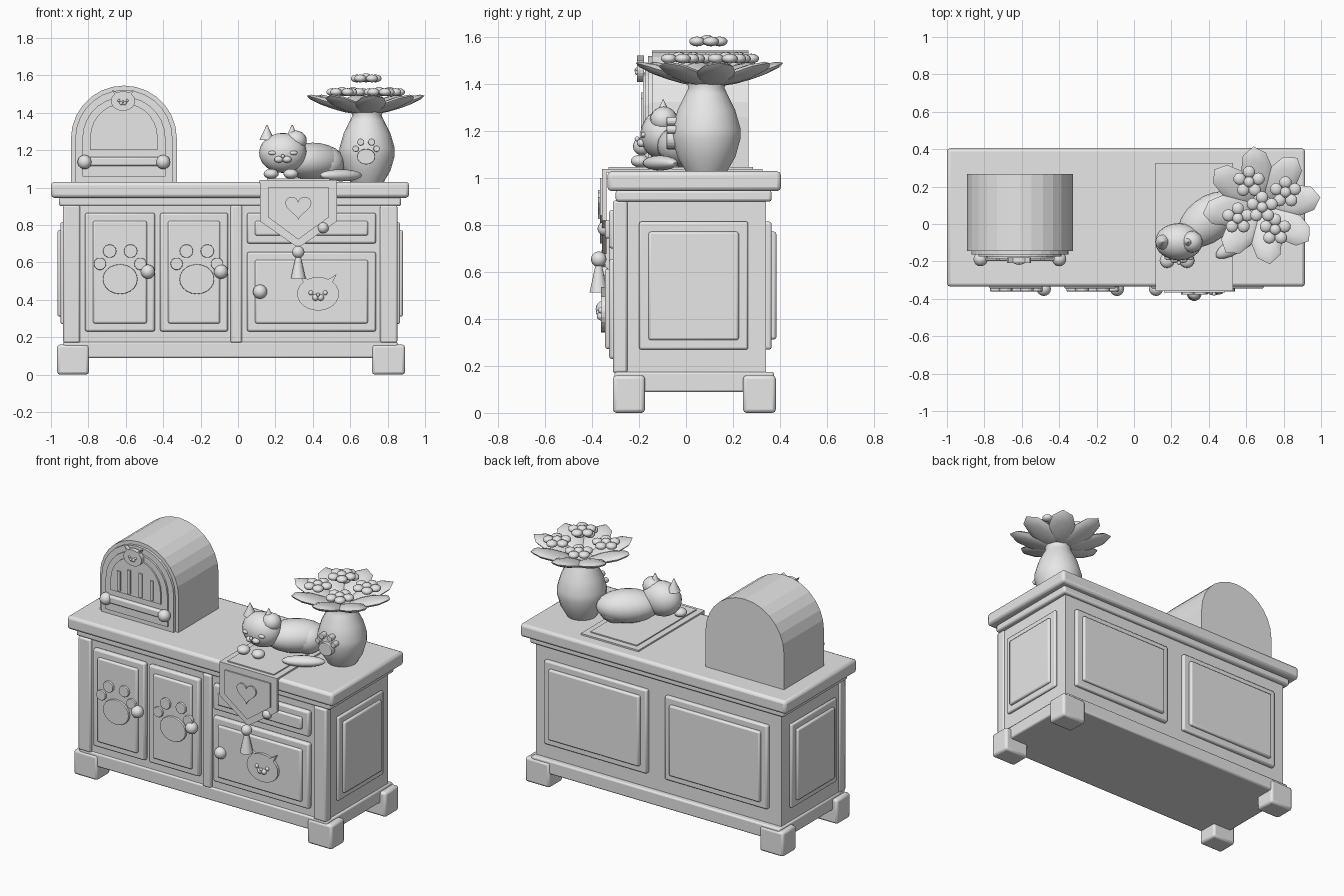
import bpy, bmesh, math
from mathutils import Vector, Matrix
from math import sin, cos, pi, radians

if "Cube" in bpy.data.objects:
    bpy.data.objects.remove(bpy.data.objects["Cube"])

grey = bpy.data.materials.new("light_grey")
grey.diffuse_color = (0.8, 0.8, 0.8, 1)
grey.use_nodes = True
grey.node_tree.nodes["Principled BSDF"].inputs["Base Color"].default_value = grey.diffuse_color


def finish(name, bm, smooth=None, bevel=0):
    bmesh.ops.recalc_face_normals(bm, faces=bm.faces)
    me = bpy.data.meshes.new(name)
    bm.to_mesh(me)
    bm.free()
    ob = bpy.data.objects.new(name, me)
    bpy.context.collection.objects.link(ob)
    me.materials.append(grey)
    if bevel:
        mod = ob.modifiers.new("soft_edge", "BEVEL")
        mod.width, mod.segments = bevel, 2
    if smooth:
        bpy.ops.object.select_all(action="DESELECT")
        ob.select_set(True)
        bpy.context.view_layer.objects.active = ob
        bpy.ops.object.shade_smooth_by_angle(angle=radians(smooth))
    return ob


def box(name, x0, x1, y0, y1, z0, z1, bevel=0.0):
    bm = bmesh.new()
    bmesh.ops.create_cube(bm, size=1)
    for v in bm.verts:
        v.co = ((x0 + x1) / 2 + v.co.x * (x1 - x0), (y0 + y1) / 2 + v.co.y * (y1 - y0),
                (z0 + z1) / 2 + v.co.z * (z1 - z0))
    return finish(name, bm, 40 if bevel else None, bevel)


def ball(name, c, r, rot=None, seg=16):
    r = (r, r, r) if isinstance(r, (int, float)) else r
    bm = bmesh.new()
    bmesh.ops.create_uvsphere(bm, u_segments=seg, v_segments=max(6, seg // 2 + 2), radius=1)
    m = Matrix.Translation(c) @ (rot or Matrix()) @ Matrix.Diagonal((*r, 1))
    bmesh.ops.transform(bm, matrix=m, verts=bm.verts)
    return finish(name, bm, 50)


def plate(name, pts, y0, y1, bevel=0):
    """Outline in x and z, extruded along y."""
    bm = bmesh.new()
    f = bm.faces.new([bm.verts.new((x, y0, z)) for x, z in pts])
    g = bmesh.ops.extrude_face_region(bm, geom=[f])
    for v in g["geom"]:
        if isinstance(v, bmesh.types.BMVert):
            v.co.y = y1
    return finish(name, bm, None, bevel)


def lathe(name, c, prof, seg=16, smooth=50):
    bm = bmesh.new()
    rings = [[bm.verts.new((c[0] + r * cos(2 * pi * i / seg), c[1] + r * sin(2 * pi * i / seg), z))
              for i in range(seg)] for r, z in prof]
    for a, b in zip(rings, rings[1:]):
        for i in range(seg):
            bm.faces.new((a[i], a[(i + 1) % seg], b[(i + 1) % seg], b[i]))
    bm.faces.new(rings[0])
    bm.faces.new(rings[-1])
    return finish(name, bm, smooth)


def oval(x, z, rx, rz, n=20):
    return [(x + rx * cos(2 * pi * i / n), z + rz * sin(2 * pi * i / n)) for i in range(n)]


def arch(x, hw, z0, top, n=14):
    zc = top - hw
    return [(x - hw, z0), (x + hw, z0)] + [
        (x + hw * cos(pi * i / n), zc + hw * sin(pi * i / n)) for i in range(n + 1)]


def paw(name, x, z, s, y0, y1):
    plate(name + "_pad", oval(x, z, .093 * s, .08 * s), y0, y1, .004)
    for i, (dx, dz, r) in enumerate([(-.108, .082, .033), (-.056, .15, .036),
                                     (.056, .15, .036), (.108, .082, .033)]):
        plate(f"{name}_toe_{i}", oval(x + dx * s, z + dz * s, r * s, r * s, 14), y0, y1, .004)


def cat_badge(name, x, z, s, y0, y1):
    """Round cat face with two pointed ears, eyes and muzzle."""
    pts = []
    for i in range(24):
        a = 2 * pi * i / 24
        pts.append((x + .112 * s * cos(a), z - .005 * s + .09 * s * sin(a)))
        if i in (3, 8):
            pts.append((x + (.1 if i == 3 else -.1) * s, z + .1 * s))
    plate(name + "_face", pts, y0, y1)
    for d in (-1, 1):
        ball(name + "_eye", (x + d * .038 * s, y0, z), .013 * s, seg=10)
        ball(name + "_muzzle", (x + d * .014 * s, y0, z - .025 * s), .018 * s, seg=10)
    ball(name + "_nose", (x, y0 - .012 * s, z - .01 * s), .01 * s, seg=8)


# Cabinet carcass
box("cabinet_body", -.925, .842, -.295, .34, .1, .92)
box("counter_top", -1, .915, -.335, .405, .945, 1.03, .018)
box("cornice", -.957, .872, -.3, .365, .9, .95, .012)
box("plinth", -.935, .855, -.305, .375, .088, .175, .01)
for x0, x1 in ((-.967, -.797), (.717, .893)):
    for y0, y1 in ((-.312, -.175), (.243, .383)):
        box("foot", x0, x1, y0, y1, 0, .16, .015)
for x0, x1 in ((-.935, -.845), (-.04, .022), (.76, .852)):
    box("front_post", x0, x1, -.312, -.25, .17, .905, .01)

# Raised panels: doors, drawers, sides, back
for name, x0, x1, z0, z1 in (("left_door", -.818, -.444, .23, .865), ("right_door", -.417, -.053, .23, .865),
                             ("top_drawer", .048, .738, .7, .865), ("bottom_drawer", .048, .738, .23, .656)):
    box(name, x0, x1, -.328, -.29, z0, z1, .012)
    box(name + "_panel", x0 + .043, x1 - .043, -.345, -.32, z0 + .043, z1 - .043, .01)
for name, xo in (("left_side", -.927), ("right_side", .844)):
    d = -1 if xo < 0 else 1
    box(name, *sorted((xo, xo + d * .022)), -.2, .265, .27, .815, .009)
    box(name + "_panel", *sorted((xo, xo + d * .038)), -.16, .225, .31, .772, .01)
for x0, x1 in ((-.84, -.1), (.03, .77)):
    box("back_frame", x0, x1, .33, .365, .27, .815, .01)
    box("back_panel", x0 + .043, x1 - .043, .33, .385, .313, .772, .01)

# Knobs and front decoration
for x, z, r in ((-.482, .55, .038), (-.091, .55, .038), (.118, .443, .038), (.455, .785, .03)):
    ball("knob", (x, -.347, z), r)
paw("left_door_paw", -.63, .51, 1, -.36, -.335)
paw("right_door_paw", -.22, .51, 1, -.36, -.335)
cat_badge("drawer_cat", .428, .437, 1, -.362, -.335)

# Runner cloth with hanging pointed end, heart and tassel
box("runner", .115, .53, -.355, .326, 1.025, 1.04)
box("runner_inner", .155, .49, -.33, .285, 1.035, 1.047)
plate("runner_drop", [(.117, 1.04), (.117, .82), (.322, .677), (.53, .82), (.53, 1.04)], -.357, -.338)
plate("runner_drop_inner", [(.16, 1.0), (.16, .842), (.322, .722), (.487, .842), (.487, 1.0)], -.366, -.35)
heart = []
for i in range(24):
    t = 2 * pi * i / 24
    heart.append((.322 + .0044 * 16 * sin(t) ** 3,
                  .9 + .0043 * (13 * cos(t) - 5 * cos(2 * t) - 2 * cos(3 * t) - cos(4 * t))))
plate("heart", heart, -.376, -.36)
ball("tassel_knot", (.322, -.372, .655), .033)
lathe("tassel_skirt", (.322, -.372), [(.04, .513), (.014, .63)], 14)

# Arched bread box
bx = -.61
plate("bread_box", arch(bx, .283, 1.03, 1.545), -.145, .267)
plate("bread_box_frame", arch(bx, .26, 1.03, 1.522), -.162, -.14)
plate("bread_box_front", arch(bx, .222, 1.06, 1.485), -.174, -.15)
plate("bread_box_grille", arch(bx, .18, 1.2, 1.45), -.184, -.16)
for dx, top in ((-.117, 1.34), (-.045, 1.365), (.04, 1.365), (.12, 1.34)):
    box("grille_slot", bx + dx - .011, bx + dx + .011, -.192, -.17, 1.21, top)
box("bread_box_handle", -.82, -.4, -.197, -.165, 1.115, 1.163, .01)
for x in (-.82, -.4):
    ball("handle_knob", (x, -.188, 1.136), .038)
cat_badge("bread_box_cat", bx - .005, 1.465, .58, -.208, -.18)

# Sleeping cat
ball("cat_head", (.24, -.095, 1.185), (.127, .1, .107), seg=20)
ball("cat_patch", (.308, -.095, 1.25), (.06, .058, .055))
for x in (.155, .29):
    lathe("cat_ear", (x, -.097), [(.04, 1.255), (.002, 1.335)], 12)
for d in (-1, 1):
    ball("cat_eye", (.24 + d * .055, -.18, 1.185), (.025, .014, .012), seg=10)
    ball("cat_muzzle", (.24 + d * .022, -.19, 1.15), (.026, .02, .018), seg=10)
    ball("cat_front_paw", (.23 + d * .053, -.195, 1.073), (.04, .04, .027))
ball("cat_nose", (.24, -.208, 1.167), .011, seg=8)
ball("cat_body", (.4, .025, 1.14), (.19, .12, .1), Matrix.Rotation(radians(38), 4, "Z"), 20)
ball("cat_haunch", (.46, .06, 1.13), (.11, .11, .095))
tail = Matrix.Rotation(radians(30), 4, "Z")
ball("cat_tail", (.55, -.11, 1.065), (.13, .045, .032), tail)

# Vase
vx, vy = .69, .087
lathe("vase", (vx, vy), [(.09, 1.03), (.125, 1.09), (.148, 1.17), (.148, 1.21), (.125, 1.29),
                         (.09, 1.36), (.078, 1.385), (.088, 1.42)], 18)
paw("vase_paw", .685, 1.165, .52, -.083, -.04)

# Broad petals spreading from the neck
for i in range(8):
    a = 2 * pi * i / 8 + radians(8)
    rot = Matrix.Rotation(a, 4, "Z") @ Matrix.Rotation(radians(-18), 4, "Y")
    ball("petal", (vx - .008 + .175 * cos(a), vy + .013 + .175 * sin(a), 1.445), (.15, .088, .024), rot, 8)

# Little blossoms, five round petals each
for x, y, z in ((.615, .225, 1.51), (.81, .17, 1.51), (.685, .09, 1.583), (.555, .03, 1.51), (.755, -.03, 1.51)):
    ball("blossom_heart", (x, y, z + .006), (.03, .03, .022), seg=10)
    for k in range(5):
        a = 2 * pi * k / 5 + pi / 2
        ball("blossom_petal", (x + .053 * cos(a), y + .053 * sin(a), z), (.034, .034, .021), seg=10)
